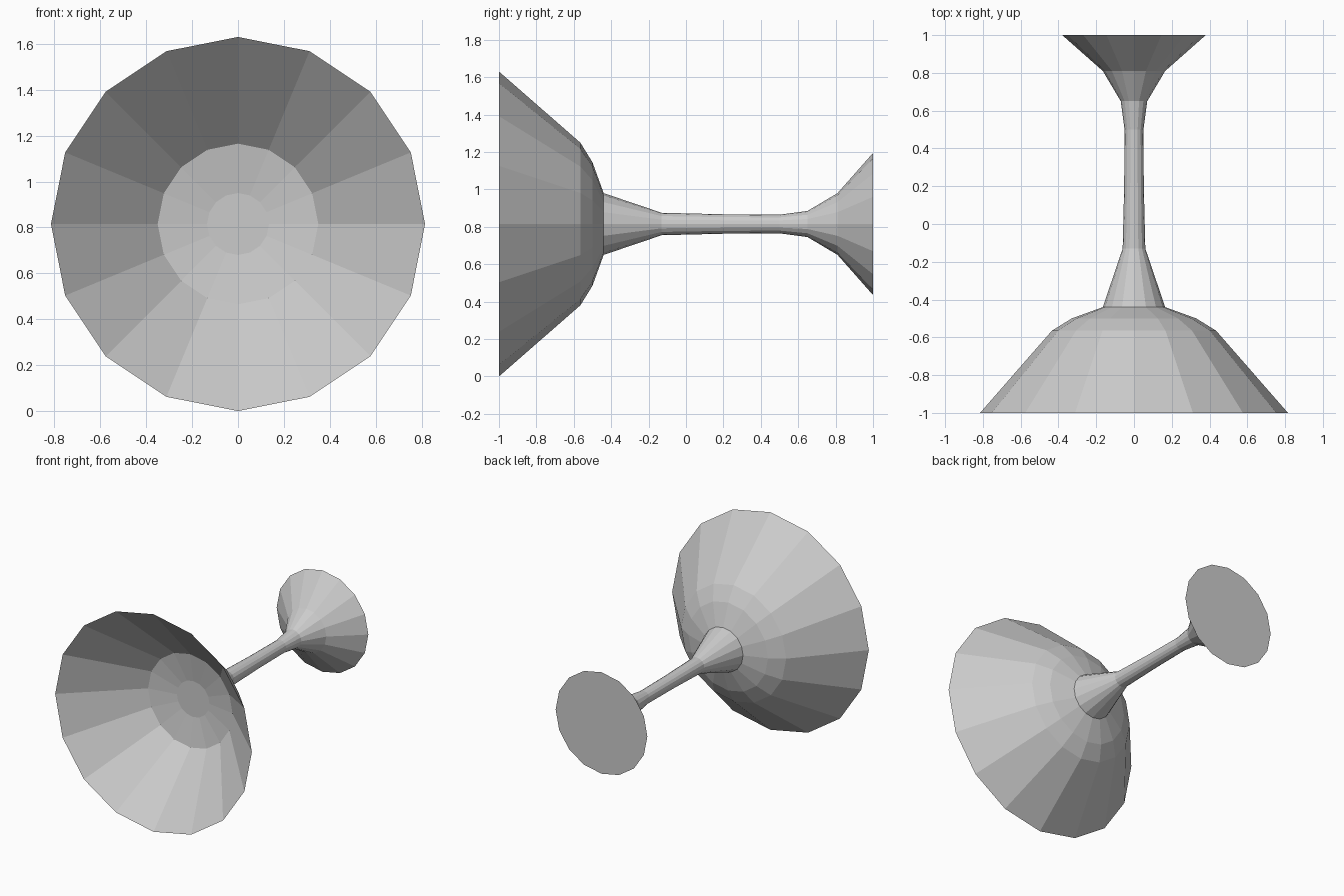
import bpy, bmesh
from math import cos, sin, tau

if "Cube" in bpy.data.objects:
    bpy.data.objects.remove(bpy.data.objects["Cube"])

SIDES = 16
AXIS_Z = 0.815

# Profile as (y, radius): inside of bowl, over the rim, down the stem to the foot
profile = [
    (-0.53, 0.135), (-0.565, 0.35), (-1.0, 0.815),               # bowl interior, rim
    (-0.565, 0.435), (-0.50, 0.33), (-0.44, 0.165),              # bowl exterior
    (-0.13, 0.06), (0.20, 0.052), (0.50, 0.05), (0.65, 0.07),    # stem
    (0.81, 0.165), (1.0, 0.38),                                  # foot
]


def lathe_y(name, points):
    """Revolve a profile about the lengthwise axis and cap both ends."""
    bm = bmesh.new()
    rings = [[bm.verts.new((r * cos(tau * i / SIDES), y, AXIS_Z + r * sin(tau * i / SIDES)))
              for i in range(SIDES)] for y, r in points]
    for a, b in zip(rings, rings[1:]):
        for i in range(SIDES):
            j = (i + 1) % SIDES
            bm.faces.new((a[i], a[j], b[j], b[i]))
    bm.faces.new(rings[0])
    bm.faces.new(rings[-1])
    bmesh.ops.recalc_face_normals(bm, faces=bm.faces)
    mesh = bpy.data.meshes.new(name)
    bm.to_mesh(mesh)
    bm.free()
    obj = bpy.data.objects.new(name, mesh)
    bpy.context.collection.objects.link(obj)
    return obj


# Goblet lying on its side, bowl opening to the front
lathe_y("goblet", profile)
